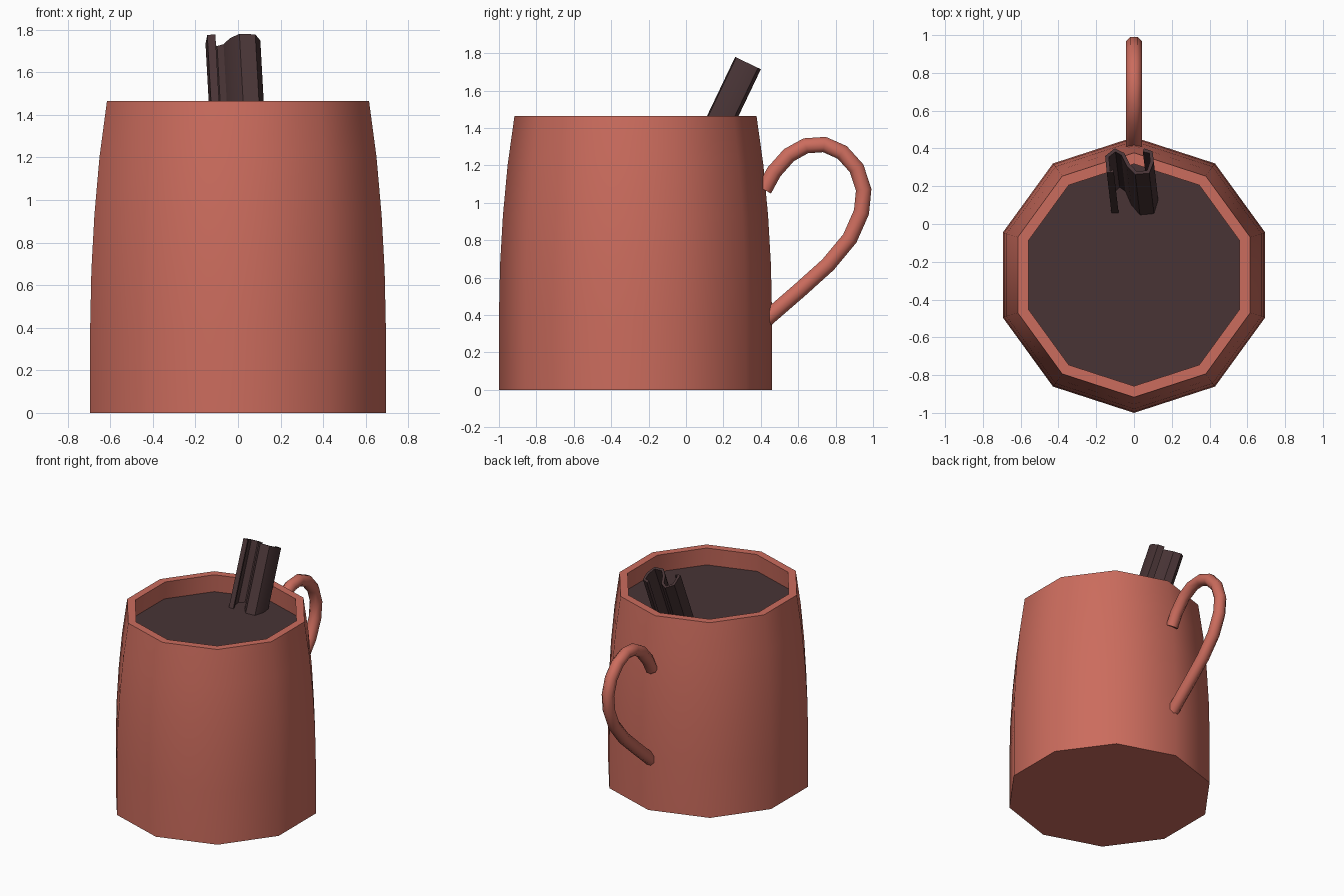
import bpy, bmesh, math
from mathutils import Vector

if "Cube" in bpy.data.objects:
    bpy.data.objects.remove(bpy.data.objects["Cube"])

CENTRE_Y = -0.27
SIDES = 10


def material(name, rgb):
    m = bpy.data.materials.new(name)
    m.diffuse_color = (*rgb, 1)
    m.use_nodes = True
    m.node_tree.nodes["Principled BSDF"].inputs["Base Color"].default_value = m.diffuse_color
    return m


clay = material("clay_red", (0.60, 0.15, 0.11))
dark = material("dark_brown", (0.065, 0.034, 0.036))


def loft(name, rings, mat, angle):
    """Skin a list of point rings into a tube with capped ends."""
    bm = bmesh.new()
    loops = [[bm.verts.new(p) for p in ring] for ring in rings]
    for a, b in zip(loops, loops[1:]):
        n = len(a)
        for i in range(n):
            j = (i + 1) % n
            bm.faces.new((a[i], a[j], b[j], b[i]))
    bm.faces.new(loops[0][::-1])
    bm.faces.new(loops[-1])
    bmesh.ops.recalc_face_normals(bm, faces=bm.faces)
    mesh = bpy.data.meshes.new(name)
    bm.to_mesh(mesh)
    bm.free()
    ob = bpy.data.objects.new(name, mesh)
    bpy.context.collection.objects.link(ob)
    mesh.materials.append(mat)
    bpy.ops.object.select_all(action='DESELECT')
    ob.select_set(True)
    bpy.context.view_layer.objects.active = ob
    bpy.ops.object.shade_smooth_by_angle(angle=math.radians(angle))
    return ob


def polygon_ring(r, z):
    return [Vector((r * math.cos(math.pi / 2 + i * math.tau / SIDES),
                    CENTRE_Y + r * math.sin(math.pi / 2 + i * math.tau / SIDES), z))
            for i in range(SIDES)]


# Mug body: outer wall, flat rim, inner wall and floor
profile = [(0.73, 0), (0.73, 0.40), (0.724, 0.67), (0.709, 0.93), (0.684, 1.20),
           (0.647, 1.465), (0.588, 1.465), (0.61, 1.20), (0.65, 0.67), (0.65, 0.08)]
loft("mug_body", [polygon_ring(r, z) for r, z in profile], clay, 42)

# Drink surface, a thin slab just below the rim
loft("drink", [polygon_ring(0.61, 1.31), polygon_ring(0.61, 1.33)], dark, 30)

# Handle: octagonal tube swept along a path in the yz plane
path = [Vector((0, y, z)) for y, z in [
    (0.418, 1.07), (0.47, 1.165), (0.55, 1.255), (0.64, 1.305), (0.74, 1.312),
    (0.835, 1.27), (0.912, 1.185), (0.95, 1.07), (0.938, 0.95), (0.876, 0.81),
    (0.76, 0.67), (0.61, 0.535), (0.46, 0.405), (0.42, 0.37)]]
rings = []
for i, p in enumerate(path):
    t = (path[min(i + 1, len(path) - 1)] - path[max(i - 1, 0)]).normalized()
    side = Vector((1, 0, 0))
    up = t.cross(side)
    rings.append([p + 0.045 * (side * math.cos(a) + up * math.sin(a))
                  for a in [(k + 0.5) * math.tau / 8 for k in range(8)]])
loft("handle", rings, clay, 50)

# Cinnamon stick: S-shaped curled strip, thickened and extruded along a lean
curl = [Vector(c) for c in [
    (-0.108, -0.055), (-0.135, -0.06), (-0.143, 0.03), (-0.10, 0.068), (-0.06, 0.045),
    (-0.03, -0.02), (0.01, -0.065), (0.075, -0.06), (0.095, 0.0), (0.09, 0.055),
    (0.05, 0.068)]]
left, right = [], []
for i, p in enumerate(curl):
    t = (curl[min(i + 1, len(curl) - 1)] - curl[max(i - 1, 0)]).normalized()
    n = Vector((-t.y, t.x)) * 0.010
    left.append(p + n)
    right.append(p - n)
section = left + right[::-1]
axis = Vector((-0.05, 0.43, 0.90)).normalized()
across = Vector((0, 0.90, -0.43)).normalized()
top = Vector((0, 0.33, 1.748))
loft("cinnamon_stick",
     [[top - axis * d + Vector((c.x, 0, 0)) + across * c.y for c in section]
      for d in (0.75, 0)], dark, 30)
